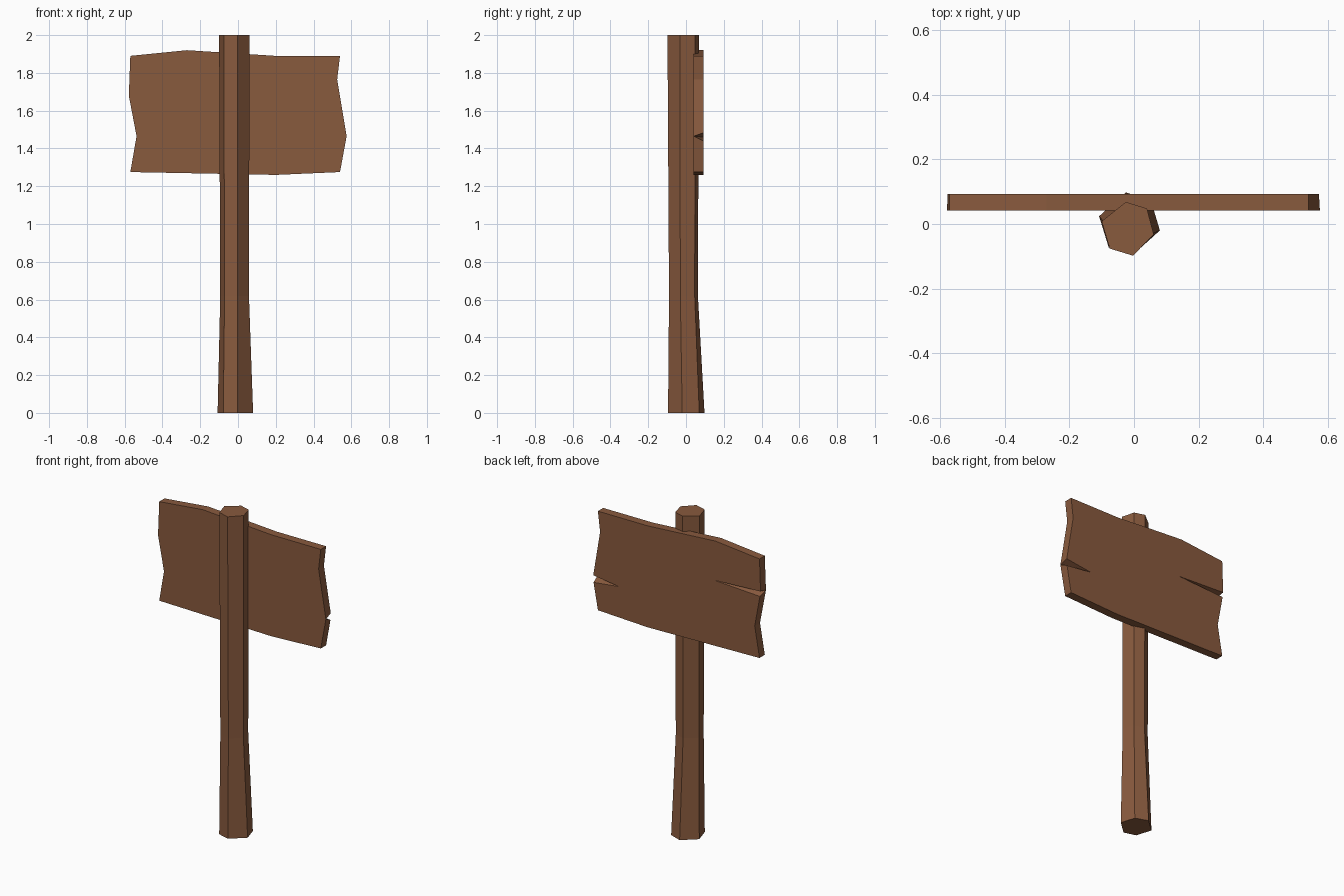
import bpy, bmesh

if "Cube" in bpy.data.objects:
    bpy.data.objects.remove(bpy.data.objects["Cube"])

wood = bpy.data.materials.new("brown wood")
wood.diffuse_color = (0.25, 0.103, 0.048, 1)
wood.use_nodes = True
wood.node_tree.nodes["Principled BSDF"].inputs["Base Color"].default_value = wood.diffuse_color


def finish(name, bm):
    bmesh.ops.recalc_face_normals(bm, faces=bm.faces)
    mesh = bpy.data.meshes.new(name)
    bm.to_mesh(mesh)
    bm.free()
    mesh.materials.append(wood)
    obj = bpy.data.objects.new(name, mesh)
    bpy.context.collection.objects.link(obj)
    return obj


# Post: three uneven hexagonal rings, flared at the foot
rings = [
    (0.0, [(-0.025, 0.098), (0.053, 0.07), (0.08, -0.02),
           (-0.003, -0.095), (-0.078, -0.073), (-0.108, 0.024)]),
    (0.62, [(-0.024, 0.063), (0.038, 0.046), (0.058, -0.03),
            (-0.003, -0.09), (-0.071, -0.072), (-0.094, 0.008)]),
    (2.0, [(-0.025, 0.068), (0.04, 0.048), (0.061, -0.032),
           (-0.003, -0.098), (-0.075, -0.076), (-0.1, 0.008)]),
]
bm = bmesh.new()
loops = [[bm.verts.new((x, y, z)) for x, y in pts] for z, pts in rings]
for low, high in zip(loops, loops[1:]):
    for i in range(6):
        j = (i + 1) % 6
        bm.faces.new((low[i], low[j], high[j], high[i]))
bm.faces.new(loops[0])
bm.faces.new(loops[-1])
finish("post", bm)

# Sign board: ragged outline (x, z), clockwise from the top left
outline = [(-0.57, 1.89), (-0.27, 1.92), (0.2, 1.89), (0.54, 1.89),
           (0.525, 1.765), (0.575, 1.465), (0.54, 1.275), (0.2, 1.26),
           (-0.57, 1.275), (-0.537, 1.465), (-0.578, 1.68)]
# Cracks: outline corner -> back points (first lip, inner tip, second lip)
cracks = {5: [(0.572, 1.483), (0.395, 1.46), (0.57, 1.44)],
          10: [(-0.573, 1.658), (-0.255, 1.675), (-0.577, 1.69)]}
FRONT, BACK = 0.041, 0.093

bm = bmesh.new()
front = [bm.verts.new((x, FRONT, z)) for x, z in outline]
back = [[bm.verts.new((x, BACK, z)) for x, z in cracks.get(i, [p])]
        for i, p in enumerate(outline)]
bm.faces.new(front)
bm.faces.new([v for group in back for v in group])
for i, group in enumerate(back):
    j = (i + 1) % len(back)
    bm.faces.new((front[i], front[j], back[j][0], group[-1]))
    for a, b in zip(group, group[1:]):      # sloping walls of the crack
        bm.faces.new((front[i], a, b))
finish("sign_board", bm)
